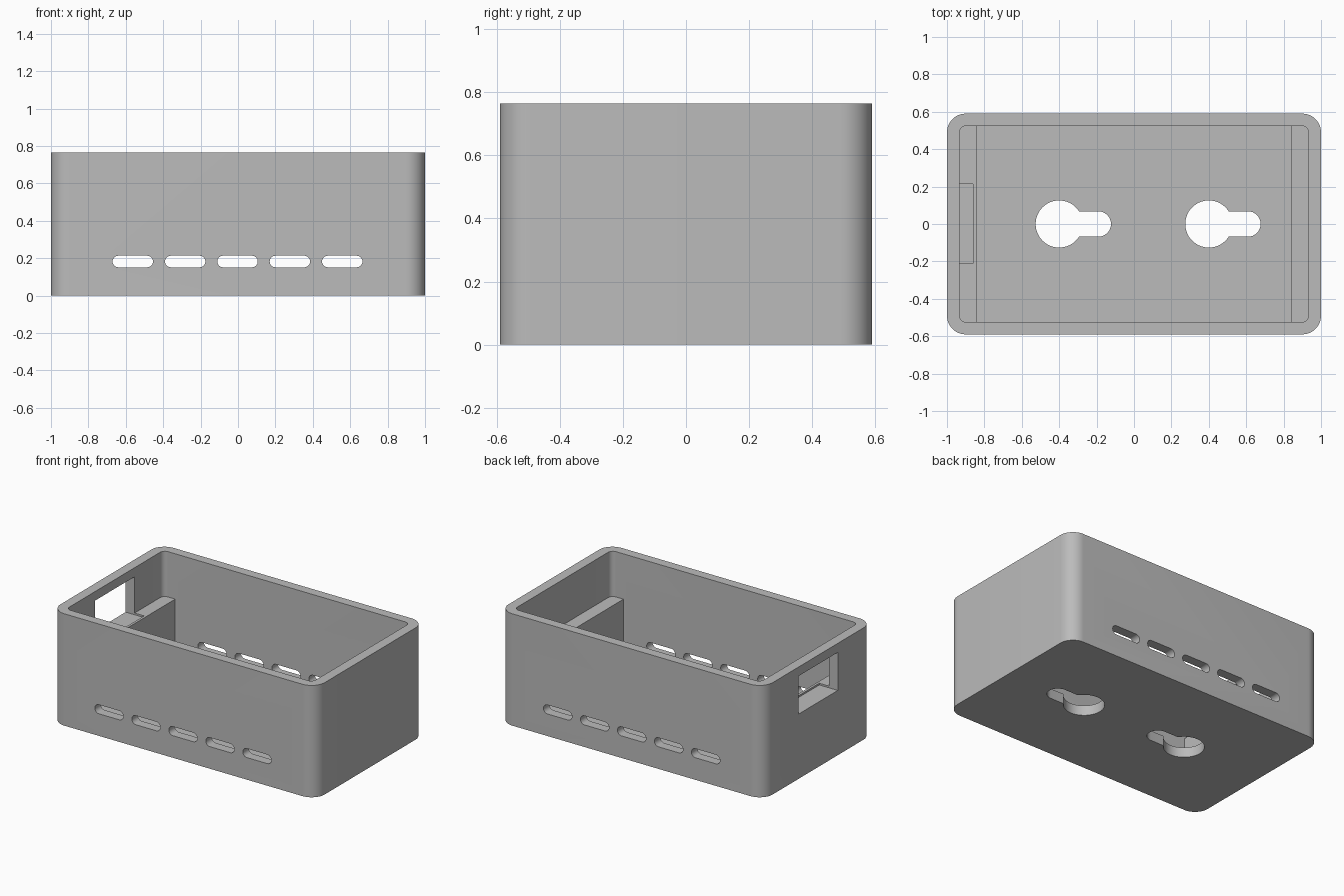
import bpy
from math import pi, cos, sin, sqrt, asin
from mathutils import Matrix

cube = bpy.data.objects.get("Cube")
if cube:
    bpy.data.objects.remove(cube)

HALF_X, HALF_Y, HEIGHT = 1.0, 0.59, 0.765
WALL = 0.068
LEDGE_TOP = 0.455

grey = bpy.data.materials.new("grey plastic")
grey.use_nodes = True
color = (0.5, 0.5, 0.5, 1)
grey.diffuse_color = color
grey.node_tree.nodes["Principled BSDF"].inputs["Base Color"].default_value = color


def arc(cx, cy, r, start, end, steps):
    return [(cx + r * cos(start + (end - start) * i / steps),
             cy + r * sin(start + (end - start) * i / steps))
            for i in range(steps + 1)]


def rounded_rect(hx, hy, r, steps=12):
    points = []
    for q, (sx, sy) in enumerate([(1, 1), (-1, 1), (-1, -1), (1, -1)]):
        points += arc(sx * (hx - r), sy * (hy - r), r, q * pi / 2, (q + 1) * pi / 2, steps)
    return points


def stadium(hx, r):
    return (arc(hx - r, 0, r, -pi / 2, pi / 2, 16)
            + arc(r - hx, 0, r, pi / 2, 3 * pi / 2, 16))


def keyhole(r, slot_r, reach):
    # Round head with a narrower round-ended slot toward +x
    a = asin(slot_r / r)
    return (arc(0, 0, r, a, 2 * pi - a, 40)
            + arc(reach - slot_r, 0, slot_r, -pi / 2, pi / 2, 16))


def prism(name, profile, low, high, matrix=Matrix()):
    n = len(profile)
    verts = [(x, y, z) for z in (low, high) for x, y in profile]
    faces = [list(range(n))[::-1], list(range(n, 2 * n))]
    faces += [(i, (i + 1) % n, n + (i + 1) % n, n + i) for i in range(n)]
    mesh = bpy.data.meshes.new(name)
    mesh.from_pydata(verts, [], faces)
    mesh.transform(matrix)
    mesh.materials.append(grey)
    obj = bpy.data.objects.new(name, mesh)
    bpy.context.collection.objects.link(obj)
    return obj


def box(name, x0, x1, y0, y1, z0, z1):
    return prism(name, [(x0, y0), (x1, y0), (x1, y1), (x0, y1)], z0, z1)


def activate(obj):
    bpy.ops.object.select_all(action="DESELECT")
    obj.select_set(True)
    bpy.context.view_layer.objects.active = obj


def cut(target, cutter):
    activate(target)
    mod = target.modifiers.new("cut", "BOOLEAN")
    mod.operation = "DIFFERENCE"
    mod.solver = "EXACT"
    mod.object = cutter
    bpy.ops.object.modifier_apply(modifier=mod.name)


# Open box with rounded corners
shell = prism("box_shell", rounded_rect(HALF_X, HALF_Y, 0.1), 0, HEIGHT)
cutters = [prism("cavity_cutter", rounded_rect(HALF_X - WALL, HALF_Y - WALL + 0.003, 0.035),
                 WALL, HEIGHT + 0.2)]

# Vent slots through the front and back walls
upright = Matrix.Rotation(pi / 2, 4, "X")
for i in range(5):
    place = Matrix.Translation((-0.5625 + 0.28 * i, 0, 0.182)) @ upright
    cutters.append(prism("vent_cutter", stadium(0.108, 0.031), -1, 1, place))

# Keyhole mounts in the floor
for x in (-0.4, 0.4):
    cutters.append(prism("keyhole_cutter", keyhole(0.126, 0.068, 0.277), -0.1, WALL + 0.05,
                         Matrix.Translation((x, 0, 0))))

# Socket window in the right wall, notched into the ledge behind it
window = box("window_cutter", -1.1, -0.86, -0.212, 0.214, LEDGE_TOP - 0.012, 0.703)
cutters.append(window)
for cutter in cutters:
    cut(shell, cutter)

# Support ledges at both ends, set slightly into the walls
depth = HALF_Y - WALL + 0.01
right_ledge = box("right_ledge", -HALF_X + WALL - 0.01, -0.843, -depth, depth,
                  WALL - 0.01, LEDGE_TOP)
left_ledge = box("left_ledge", 0.841, HALF_X - WALL + 0.01, -depth, depth,
                 WALL - 0.01, LEDGE_TOP)
cut(right_ledge, window)

for cutter in cutters:
    bpy.data.objects.remove(cutter)

activate(shell)
bpy.ops.object.shade_smooth_by_angle()
